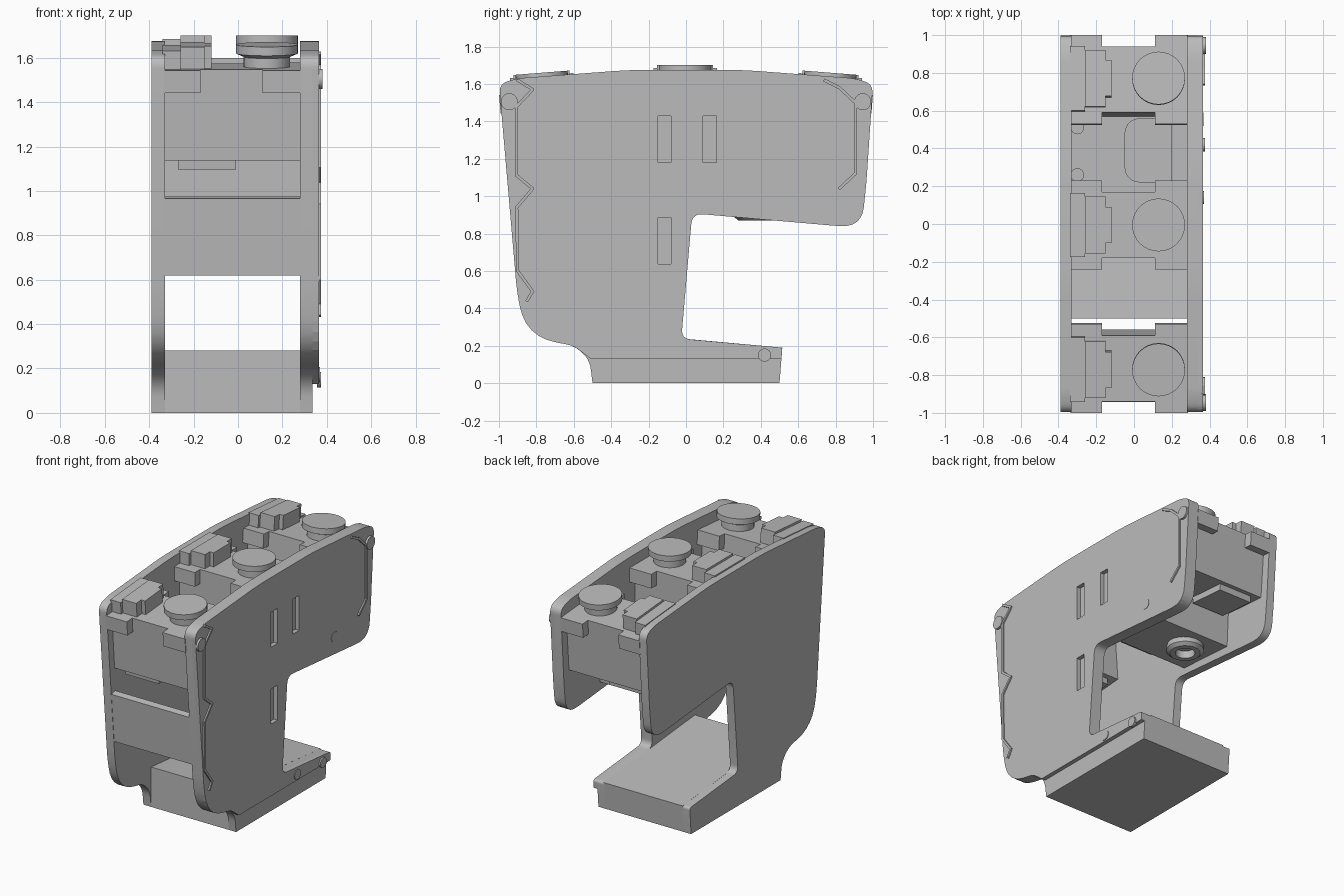
import bpy, bmesh, math
from mathutils import Vector, Matrix

cube = bpy.data.objects.get("Cube")
if cube:
    bpy.data.objects.remove(cube, do_unlink=True)

grey = bpy.data.materials.new("plain grey")
grey.use_nodes = True
grey.diffuse_color = (0.5, 0.5, 0.5, 1)
grey.node_tree.nodes["Principled BSDF"].inputs["Base Color"].default_value = (0.5, 0.5, 0.5, 1)


def finish(name, bm, smooth=False):
    bmesh.ops.recalc_face_normals(bm, faces=bm.faces)
    mesh = bpy.data.meshes.new(name)
    bm.to_mesh(mesh)
    bm.free()
    mesh.materials.append(grey)
    ob = bpy.data.objects.new(name, mesh)
    bpy.context.collection.objects.link(ob)
    if smooth:
        bpy.ops.object.select_all(action='DESELECT')
        ob.select_set(True)
        bpy.context.view_layer.objects.active = ob
        bpy.ops.object.shade_smooth_by_angle(angle=math.radians(30))
    return ob


def rounded(points, steps=6):
    """Replace each (y, z, radius) corner by a curve."""
    out = []
    n = len(points)
    for i, (y, z, r) in enumerate(points):
        p = Vector((y, z))
        if r == 0:
            out.append(p)
            continue
        a = p + (Vector(points[i - 1][:2]) - p).normalized() * r
        b = p + (Vector(points[(i + 1) % n][:2]) - p).normalized() * r
        for k in range(steps + 1):
            t = k / steps
            out.append(a * (1 - t) ** 2 + p * 2 * t * (1 - t) + b * t * t)
    return out


def slab(name, profile, x0, x1, smooth=False):
    """Side profile in y and z, extruded along x."""
    bm = bmesh.new()
    face = bm.faces.new([bm.verts.new((x0, y, z)) for y, z in profile])
    ext = bmesh.ops.extrude_face_region(bm, geom=[face])
    moved = [v for v in ext["geom"] if isinstance(v, bmesh.types.BMVert)]
    bmesh.ops.translate(bm, verts=moved, vec=(x1 - x0, 0, 0))
    bm.faces.ensure_lookup_table()
    if not any(all(abs(v.co.x - x0) < 1e-6 for v in f.verts) for f in bm.faces):
        bm.faces.new([v for v in bm.verts if abs(v.co.x - x0) < 1e-6])
    return finish(name, bm, smooth)


def add_box(bm, x0, x1, y0, y1, z0, z1):
    m = Matrix.Translation(((x0 + x1) / 2, (y0 + y1) / 2, (z0 + z1) / 2))
    m = m @ Matrix.Diagonal((x1 - x0, y1 - y0, z1 - z0, 1))
    bmesh.ops.create_cube(bm, size=1, matrix=m)


def add_disc(bm, x, y, z0, z1, r, r_top=None):
    bmesh.ops.create_cone(bm, cap_ends=True, segments=32, radius1=r, radius2=r_top or r,
                          depth=z1 - z0, matrix=Matrix.Translation((x, y, (z0 + z1) / 2)))


def side_disc(name, y, z, r, x0, x1):
    bm = bmesh.new()
    m = Matrix.Translation(((x0 + x1) / 2, y, z)) @ Matrix.Rotation(math.pi / 2, 4, 'Y')
    bmesh.ops.create_cone(bm, cap_ends=True, segments=24, radius1=r, radius2=r, depth=x1 - x0, matrix=m)
    return finish(name, bm, True)


# Side plates: a C-shaped outline with column, arm and foot
upper = [(0.515, 0.19, 0.02), (-0.025, 0.238, 0.05), (0.033, 0.908, 0.06), (0.79, 0.842, 0.03),
         (0.94, 0.835, 0.11), (0.965, 1.08, 0.03), (1.0, 1.6, 0.05), (0.9, 1.63, 0.04),
         (0.3, 1.675, 0.1), (-0.3, 1.675, 0.1), (-0.9, 1.63, 0.04), (-1.0, 1.6, 0.05),
         (-0.905, 0.5, 0.06), (-0.86, 0.25, 0.17), (-0.6, 0.2, 0.04)]
full = rounded([(-0.5, 0, 0), (0.5, 0, 0)] + upper + [(-0.515, 0.13, 0.06)])
slab("left_side_plate", full, -0.39, -0.33, True)
slab("right_side_plate", full, 0.28, 0.335, True)
cover = slab("right_cover_plate", rounded([(-0.51, 0.13, 0), (0.51, 0.13, 0)] + upper), 0.335, 0.365)

# Slots cut into the cover plate
bm = bmesh.new()
for y, z in ((-0.115, 1.305), (0.127, 1.305), (-0.115, 0.762)):
    add_box(bm, 0.32, 0.4, y - 0.036, y + 0.036, z - 0.124, z + 0.124)
cutter = finish("slot_cutter", bm)
cutter.hide_render = True
cut = cover.modifiers.new("slots", 'BOOLEAN')
cut.object = cutter
cut.solver = 'EXACT'
bpy.context.view_layer.objects.active = cover
bpy.ops.object.modifier_apply(modifier="slots")
bpy.data.objects.remove(cutter, do_unlink=True)


# Raised trim strips and small caps on the cover plate
def strip(name, path, w=0.008):
    bm = bmesh.new()
    for (y0, z0), (y1, z1) in zip(path, path[1:]):
        d = Vector((0, y1 - y0, z1 - z0))
        m = Matrix.Translation((0.366, (y0 + y1) / 2, (z0 + z1) / 2))
        m = m @ Matrix.Rotation(math.atan2(d.z, d.y), 4, 'X')
        bmesh.ops.create_cube(bm, size=1, matrix=m @ Matrix.Diagonal((0.018, d.length + w, 2 * w, 1)))
    return finish(name, bm)


strip("front_trim", [(-0.9, 1.62), (-0.82, 1.57), (-0.905, 1.48), (-0.905, 1.11), (-0.82, 1.04),
                     (-0.905, 0.94), (-0.9, 0.6), (-0.82, 0.49), (-0.85, 0.44)])
strip("rear_trim", [(0.74, 1.62), (0.82, 1.58), (0.905, 1.5), (0.905, 1.12), (0.82, 1.04)])
for s in (-1, 1):
    side_disc("corner_cap", s * 0.945, 1.505, 0.045, 0.355, 0.38)
side_disc("arm_button", 0.555, 0.985, 0.035, 0.355, 0.368)
side_disc("foot_button", 0.14, 0.172, 0.035, 0.355, 0.37)
side_disc("foot_cap", 0.42, 0.15, 0.035, 0.355, 0.375)

# Foot and front wall between the plates
slab("foot_block", [(-0.5, 0), (0.5, 0), (0.515, 0.19), (-0.5, 0.282)], -0.335, 0.285)
slab("front_wall", [(-0.912, 0.62), (-0.943, 0.965), (-0.9, 0.975), (-0.867, 0.62)], -0.335, 0.285)


# Three housings along the top, each with a knob and a stepped connector
def housing(name, y, drop, tilt):
    bm = bmesh.new()
    add_box(bm, -0.335, 0.285, -0.175, 0.175, 1.19, 1.6)
    add_box(bm, -0.27, -0.01, -0.14, 0.14, 1.145, 1.19)
    for x0, x1 in ((-0.335, -0.17), (0.11, 0.285)):
        add_box(bm, x0, x1, -0.235, 0.235, 1.5, 1.6)
    # connector
    add_box(bm, -0.34, -0.26, -0.17, 0.17, 1.6, 1.685)
    add_box(bm, -0.26, -0.15, -0.15, 0.15, 1.6, 1.7)
    add_box(bm, -0.15, -0.12, -0.095, 0.095, 1.6, 1.7)
    # knob
    add_disc(bm, 0.13, 0, 1.6, 1.645, 0.105)
    add_disc(bm, 0.13, 0, 1.645, 1.66, 0.105, 0.14)
    add_disc(bm, 0.13, 0, 1.66, 1.7, 0.14)
    pivot = Vector((0, 0, 1.6))
    m = Matrix.Translation((0, y, -drop)) @ Matrix.Translation(pivot)
    m = m @ Matrix.Rotation(math.radians(tilt), 4, 'X') @ Matrix.Translation(-pivot)
    bmesh.ops.transform(bm, matrix=m, verts=bm.verts)
    return finish(name, bm, True)


housing("front_housing", -0.765, 0.04, 4.5)
housing("middle_housing", -0.005, 0.0, 0)
housing("rear_housing", 0.765, 0.04, -4.5)

# Head unit inside the arm, with a ring underneath
slab("head_box", [(0.12, 0.95), (0.56, 0.92), (0.58, 1.3), (0.12, 1.3)], -0.335, 0.285)
bm = bmesh.new()
add_box(bm, -0.05, 0.2, 0.22, 0.56, 1.3, 1.34)
corners = [e for e in bm.edges if abs(e.verts[0].co.z - e.verts[1].co.z) > 0.01 and e.verts[0].co.x < 0]
bmesh.ops.bevel(bm, geom=corners, offset=0.08, segments=5, profile=0.5, affect='EDGES')
finish("head_pad", bm, True)
bm = bmesh.new()
for y in (0.26, 0.51):
    add_disc(bm, -0.3, y, 1.29, 1.35, 0.035)
finish("head_pins", bm, True)

bm = bmesh.new()
rings = []
for r, z in ((0.11, 0.96), (0.125, 0.91), (0.125, 0.89), (0.1, 0.87), (0.065, 0.87), (0.06, 0.92)):
    rings.append([bm.verts.new((-0.12 + r * math.cos(a * math.pi / 16),
                                0.38 + r * math.sin(a * math.pi / 16), z)) for a in range(32)])
for lo, hi in zip(rings, rings[1:]):
    for i in range(32):
        j = (i + 1) % 32
        bm.faces.new((lo[i], lo[j], hi[j], hi[i]))
bm.faces.new(rings[0])
bm.faces.new(rings[-1])
finish("lens_ring", bm, True)
